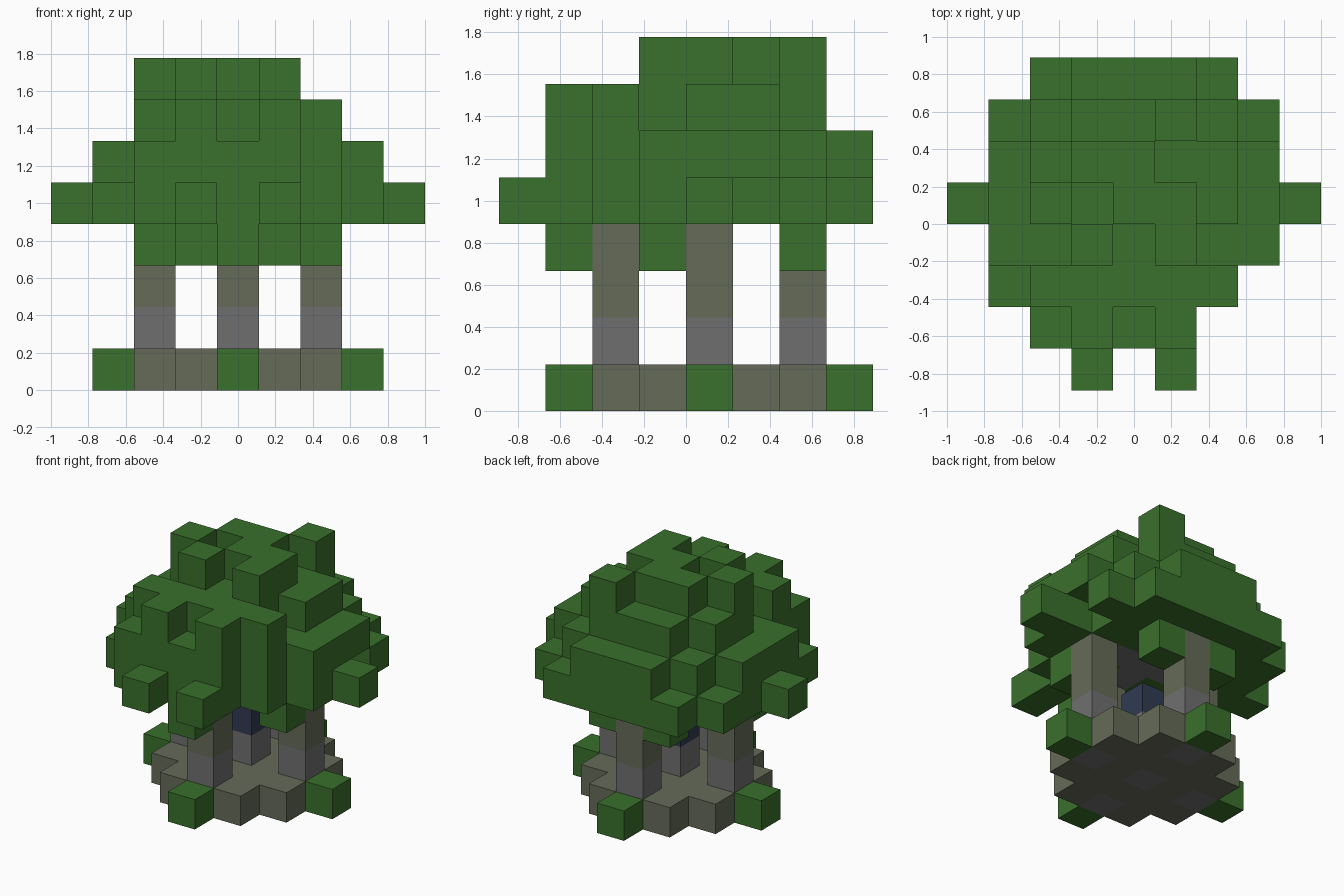
import bpy
import bmesh
from mathutils import Vector

cube = bpy.data.objects.get("Cube")
if cube:
    bpy.data.objects.remove(cube, do_unlink=True)

S = 2 / 9          # block size
CANOPY_BASE = 4    # level of the canopy underside


def material(name, rgb):
    mat = bpy.data.materials.new(name)
    mat.use_nodes = True
    mat.diffuse_color = (*rgb, 1)
    mat.node_tree.nodes["Principled BSDF"].inputs["Base Color"].default_value = (*rgb, 1)
    return mat


leaf = material("leaf green", (.042, .162, .025))
mossy = material("mossy stone", (.133, .147, .098))
stone = material("grey stone", (.162, .159, .162))
blue = material("dark blue", (.03, .043, .085))

parts = {}


def add(part, mat, cells):
    parts[part] = (mat, set(cells))


# Stepped diamond floor with four leafy tips
pillars = {"front_pillar": (0, -2), "back_pillar": (0, 2),
           "left_pillar": (2, 0), "right_pillar": (-2, 0)}
feet = set(pillars.values()) | {(0, 0)}
tips = [(0, -3), (0, 3), (3, 0), (-3, 0)]
span = range(-3, 4)
add("floor", mossy, [(i, j, 0) for i in span for j in span
                     if abs(i) + abs(j) <= 3 and (i, j) not in feet and (i, j) not in tips])
add("floor_bushes", leaf, [(i, j, 0) for i, j in tips])

# Pillars: grey below, mossy above
for name, (i, j) in pillars.items():
    add(name + "_lower", stone, [(i, j, 0), (i, j, 1)])
    add(name + "_upper", mossy, [(i, j, 2), (i, j, 3)])

# Central pedestal, its blue block and the stone ceiling over it
add("pedestal", stone, [(0, 0, 0), (0, 0, 1)])
add("pedestal_block", blue, [(0, 0, 2)])
ceiling = [(0, 0, 4), (1, 0, 4), (-1, 0, 4), (0, 1, 4), (0, -1, 4)]
add("ceiling", stone, ceiling)

# Canopy column heights, back row first, right to left
rows = ["..56665..",
        ".5677865.",
        ".6788776.",
        "568788765",
        ".6687866.",
        ".577777..",
        "..6767...",
        "...5.5..."]
canopy = set()
for r, row in enumerate(rows):
    for c, top in enumerate(row):
        if top != ".":
            canopy |= {(c - 4, 3 - r, k) for k in range(CANOPY_BASE, int(top))}
canopy -= set(ceiling) | {(3, 1, 4)}
add("canopy", leaf, canopy)

# Leaves hanging below the canopy
add("hanging_leaves", leaf, [(0, -3, 3), (1, 2, 3), (-1, 2, 3), (2, -1, 3), (-2, -1, 3)])

filled = set().union(*(cells for _, cells in parts.values()))


def build(name, mat, cells):
    """Make one block part, keeping only the faces open to the air."""
    bm = bmesh.new()
    for cell in sorted(cells):
        centre = Vector(cell) + Vector((0, .5, .5))
        for axis in range(3):
            for sign in (-1, 1):
                n = Vector((0, 0, 0))
                n[axis] = sign
                if tuple(int(a + b) for a, b in zip(cell, n)) in filled:
                    continue
                u = Vector((0, 0, 0))
                u[(axis + 1) % 3] = 1
                v = n.cross(u)
                corners = [(-1, -1), (1, -1), (1, 1), (-1, 1)]
                bm.faces.new([bm.verts.new((centre + (n + u * a + v * b) / 2) * S)
                              for a, b in corners])
    bmesh.ops.remove_doubles(bm, verts=bm.verts, dist=S / 100)
    mesh = bpy.data.meshes.new(name)
    bm.to_mesh(mesh)
    bm.free()
    mesh.materials.append(mat)
    bpy.context.collection.objects.link(bpy.data.objects.new(name, mesh))


for name, (mat, cells) in parts.items():
    build(name, mat, cells)
